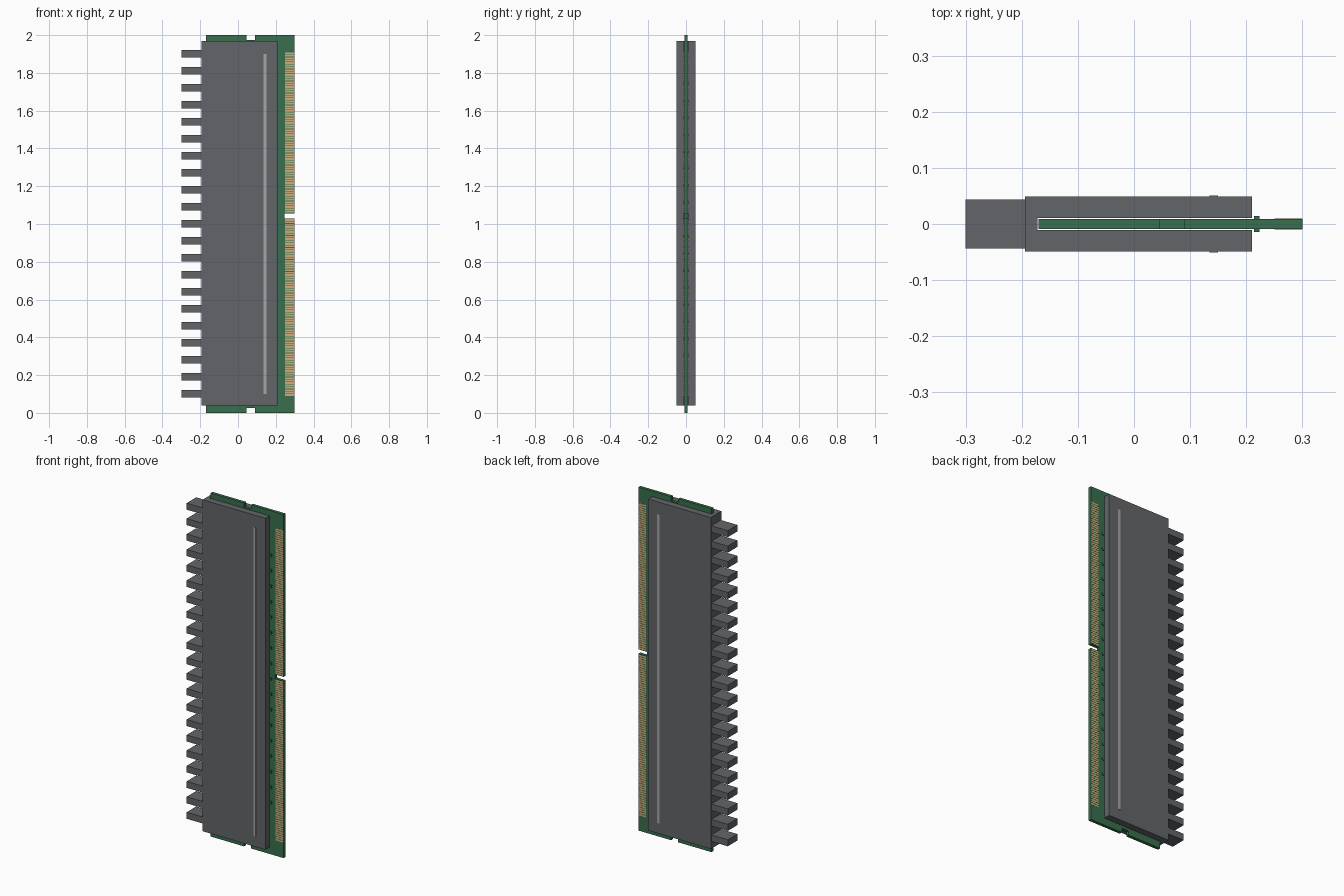
import bpy, bmesh

cube = bpy.data.objects.get("Cube")
if cube:
    bpy.data.objects.remove(cube, do_unlink=True)


def material(name, r, g, b):
    m = bpy.data.materials.new(name)
    m.use_nodes = True
    m.diffuse_color = (r, g, b, 1)
    m.node_tree.nodes["Principled BSDF"].inputs["Base Color"].default_value = (r, g, b, 1)
    return m


GREY = material("dark grey metal", 0.125, 0.13, 0.14)
GREEN = material("board green", 0.04, 0.16, 0.075)
GOLD = material("contact gold", 0.60, 0.43, 0.20)
SILVER = material("light grey line", 0.38, 0.38, 0.38)


def finish(name, bm, mat):
    bmesh.ops.recalc_face_normals(bm, faces=bm.faces)
    mesh = bpy.data.meshes.new(name)
    bm.to_mesh(mesh)
    bm.free()
    mesh.materials.append(mat)
    obj = bpy.data.objects.new(name, mesh)
    bpy.context.collection.objects.link(obj)
    return obj


def add_box(bm, xs, ys, zs):
    """Add a box spanning the given ranges."""
    verts = bmesh.ops.create_cube(bm, size=1)["verts"]
    for v in verts:
        v.co = [r[0] if c < 0 else r[1] for c, r in zip(v.co, (xs, ys, zs))]


def boxes(name, mat, spans):
    bm = bmesh.new()
    for span in spans:
        add_box(bm, *span)
    return finish(name, bm, mat)


# Circuit board: outline with end notches and the key slot, extruded
T = 0.009
outline = [(-0.17, 0), (0.045, 0), (0.045, 0.025), (0.09, 0.025), (0.09, 0), (0.3, 0),
           (0.3, 1.03), (0.245, 1.03), (0.245, 1.055), (0.3, 1.055),
           (0.3, 2), (0.09, 2), (0.09, 1.975), (0.045, 1.975), (0.045, 2), (-0.17, 2)]
bm = bmesh.new()
face = bm.faces.new([bm.verts.new((x, -T, z)) for x, z in outline])
ext = bmesh.ops.extrude_face_region(bm, geom=[face])["geom"]
bmesh.ops.translate(bm, vec=(0, 2 * T, 0),
                    verts=[e for e in ext if isinstance(e, bmesh.types.BMVert)])
finish("circuit_board", bm, GREEN)

# Rows of gold contacts either side of the key slot
pitch, width = 0.0127, 0.0095
starts = [0.09 + i * pitch for i in range(74)] + [1.06 + i * pitch for i in range(67)]
for side, ys in (("front", (-T - 0.001, -T)), ("back", (T, T + 0.001))):
    boxes(side + "_contacts", GOLD, [((0.25, 0.299), ys, (z, z + width)) for z in starts])

# Small components beside the heat spreader
boxes("small_components", GREEN,
      [((0.214, 0.224), (-0.014, 0.014), (0.295 + i * 0.09, 0.31 + i * 0.09)) for i in range(17)])

# Heat spreader plates and their accent lines
Z = (0.04, 1.97)
for side, s in (("front", -1), ("back", 1)):
    boxes(side + "_heat_plate", GREY, [((-0.172, 0.21), sorted((s * 0.011, s * 0.049)), Z)])
    boxes(side + "_accent_line", SILVER,
          [((0.135, 0.15), sorted((s * 0.048, s * 0.051)), (0.1, 1.9))])

# Spine joining the plates, with cooling fins
boxes("heat_spine", GREY, [((-0.194, -0.172), (-0.049, 0.049), Z)])
boxes("cooling_fins", GREY,
      [((-0.3, -0.19), (-0.044, 0.044), (0.082 + i * 0.09, 0.12 + i * 0.09)) for i in range(21)])
